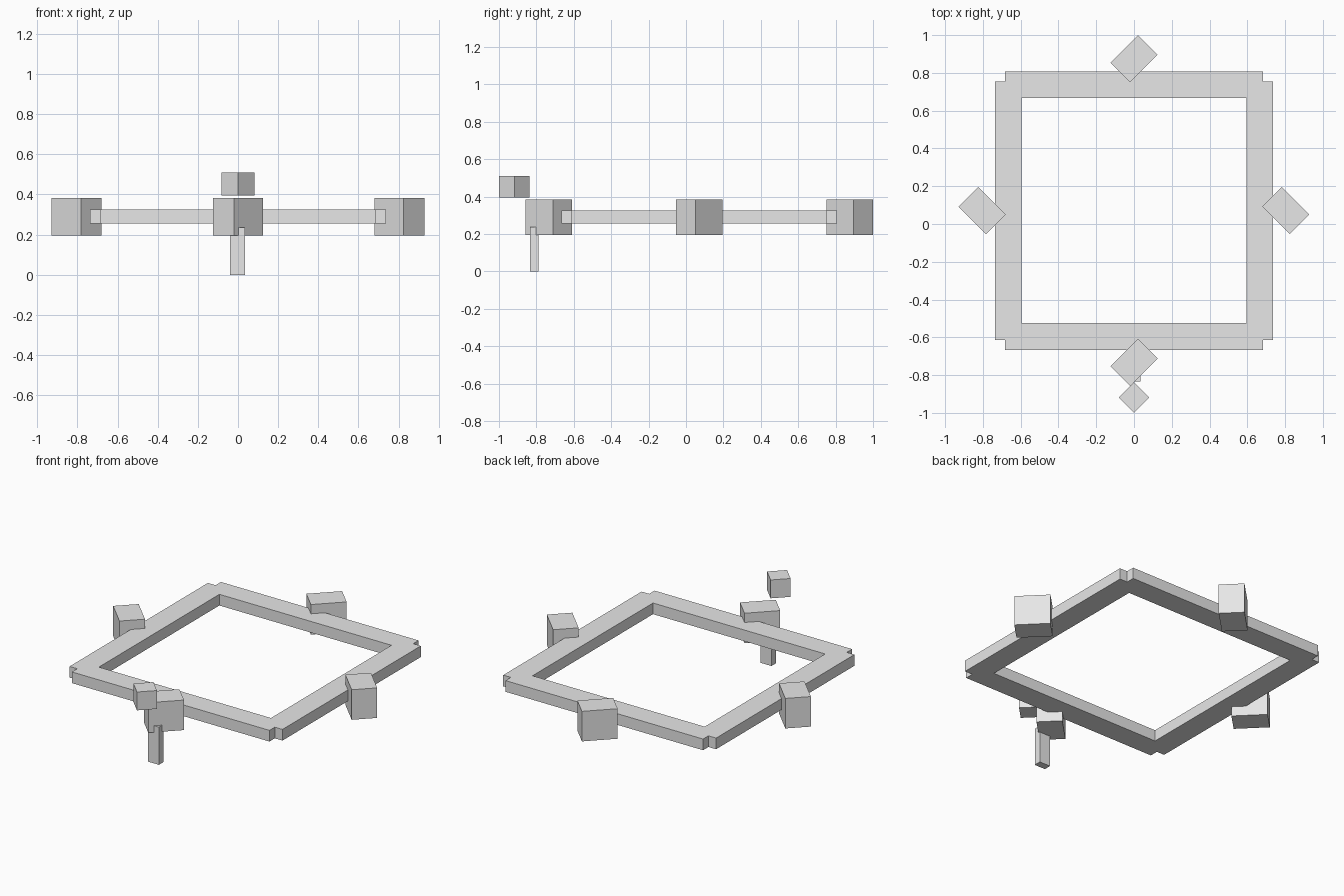
import bpy, bmesh, math
from mathutils import Matrix

cube = bpy.data.objects.get("Cube")
if cube:
    bpy.data.objects.remove(cube, do_unlink=True)

# Single plain grey
GREY = (0.8, 0.8, 0.8, 1.0)
grey = bpy.data.materials.new("light grey")
grey.use_nodes = True
grey.diffuse_color = GREY
grey.node_tree.nodes["Principled BSDF"].inputs["Base Color"].default_value = GREY

CENTRE_Y = 0.071          # middle of the square ring
RING_Z, RING_H = 0.255, 0.07


def make_object(name, bm, location):
    bmesh.ops.recalc_face_normals(bm, faces=bm.faces[:])
    mesh = bpy.data.meshes.new(name)
    bm.to_mesh(mesh)
    bm.free()
    mesh.materials.append(grey)
    obj = bpy.data.objects.new(name, mesh)
    obj.location = location
    bpy.context.collection.objects.link(obj)
    return obj


def box(name, size, location, angle=0):
    bm = bmesh.new()
    bmesh.ops.create_cube(bm, size=1, matrix=Matrix.Diagonal((*size, 1)))
    obj = make_object(name, bm, location)
    obj.rotation_euler.z = math.radians(angle)
    return obj


# Square ring with notched corners: grid cells minus the corners and the opening
steps = [-0.737, -0.684, -0.596, 0.596, 0.684, 0.737]
bm = bmesh.new()
for i in range(5):
    for j in range(5):
        notch = i in (0, 4) and j in (0, 4)
        opening = i == 2 and j == 2
        if not notch and not opening:
            bm.faces.new([bm.verts.new((steps[a], steps[b], 0)) for a, b in
                          ((i, j), (i + 1, j), (i + 1, j + 1), (i, j + 1))])
bmesh.ops.remove_doubles(bm, verts=bm.verts[:], dist=0.0001)
extruded = bmesh.ops.extrude_face_region(bm, geom=bm.faces[:], use_keep_orig=True)
top = [v for v in extruded["geom"] if isinstance(v, bmesh.types.BMVert)]
bmesh.ops.translate(bm, verts=top, vec=(0, 0, RING_H))
make_object("square_ring", bm, (0, CENTRE_Y, RING_Z))

# One diagonal block at the middle of each side
REACH = 0.804
for name, dx, dy, angle in (("front_block", 0, -1, 45), ("back_block", 0, 1, 45),
                            ("left_block", 1, 0, -45), ("right_block", -1, 0, -45)):
    box(name, (0.206, 0.147, 0.188),
        (dx * REACH, CENTRE_Y + dy * REACH, 0.289), angle)

# Small cube floating ahead of the front block, and the post below it
box("small_cube", (0.115, 0.115, 0.115), (0, -0.918, 0.452), 45)
box("front_post", (0.075, 0.045, 0.236), (-0.002, -0.811, 0.118))
